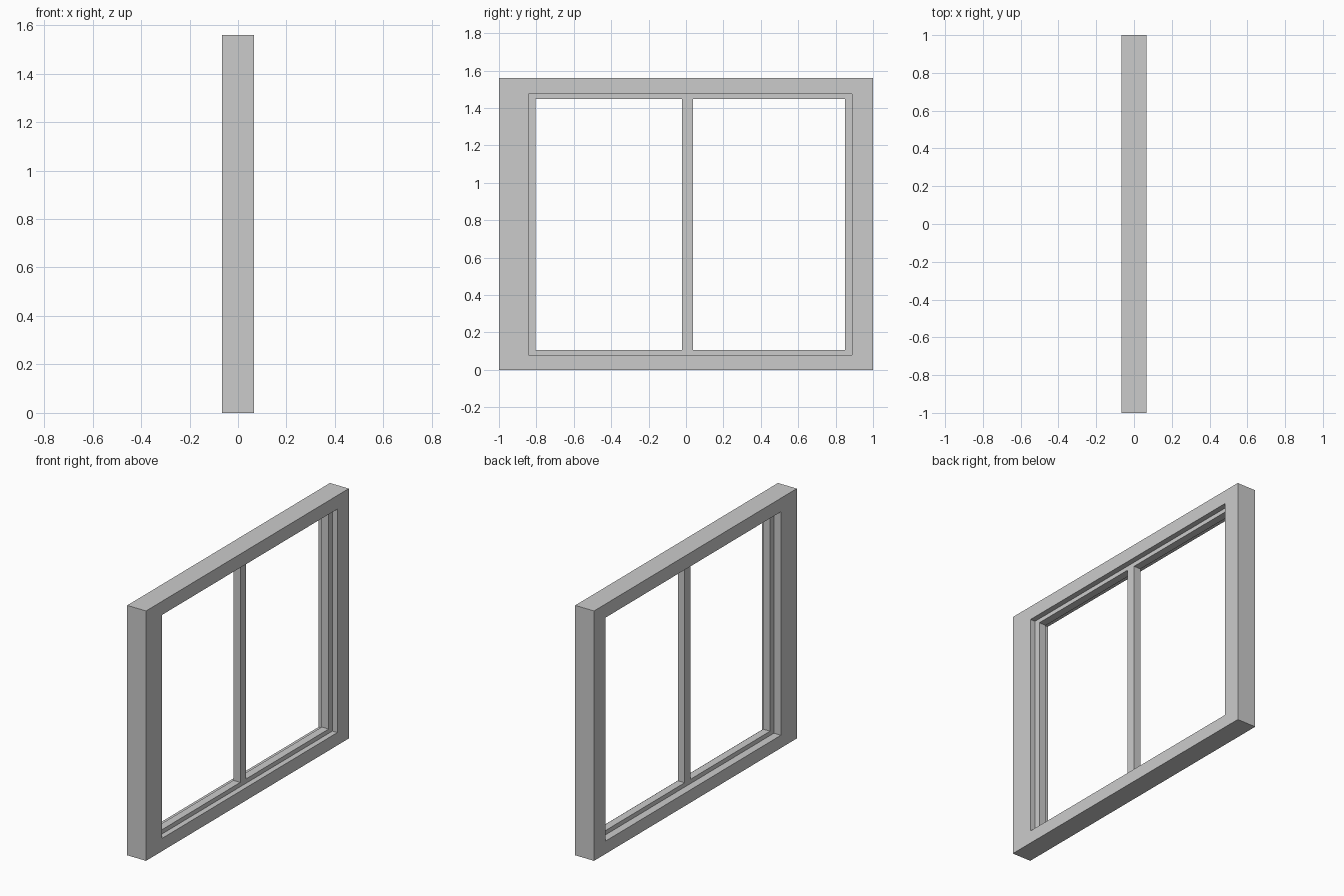
import bpy, bmesh

if "Cube" in bpy.data.objects:
    bpy.data.objects.remove(bpy.data.objects["Cube"])


def mesh_object(name, bm):
    bmesh.ops.recalc_face_normals(bm, faces=bm.faces)
    mesh = bpy.data.meshes.new(name)
    bm.to_mesh(mesh)
    bm.free()
    obj = bpy.data.objects.new(name, mesh)
    bpy.context.collection.objects.link(obj)
    return obj


def ring(name, outer, inner, x0, x1):
    """Rectangular frame in the YZ plane; rectangles are (y0, y1, z0, z1)."""
    bm = bmesh.new()

    def loop(rect, x):
        y0, y1, z0, z1 = rect
        return [bm.verts.new((x, y, z))
                for y, z in ((y0, z0), (y1, z0), (y1, z1), (y0, z1))]

    loops = [loop(outer, x0), loop(outer, x1), loop(inner, x1), loop(inner, x0)]
    for a, b in zip(loops, loops[1:] + loops[:1]):
        for i in range(4):
            j = (i + 1) % 4
            bm.faces.new((a[i], a[j], b[j], b[i]))
    return mesh_object(name, bm)


def box(name, x0, x1, y0, y1, z0, z1):
    bm = bmesh.new()
    bmesh.ops.create_cube(bm, size=1)
    for v in bm.verts:
        v.co = ((x0 + x1) / 2 + v.co.x * (x1 - x0),
                (y0 + y1) / 2 + v.co.y * (y1 - y0),
                (z0 + z1) / 2 + v.co.z * (z1 - z0))
    return mesh_object(name, bm)


OUTER = (-1.0, 1.0, 0.0, 1.56)
OPENING = (-0.843, 0.887, 0.08, 1.475)
PANE = (-0.805, 0.85, 0.107, 1.449)
SASH_X = (-0.017, 0.031)

# Thick outer surround
ring("outer_frame", OUTER, OPENING, -0.065, 0.065)
# Thinner sash recessed in the opening
ring("sash_frame", OPENING, PANE, *SASH_X)
# Upright bar between the two openings
box("center_mullion", *SASH_X, -0.022, 0.037, PANE[2], PANE[3])
